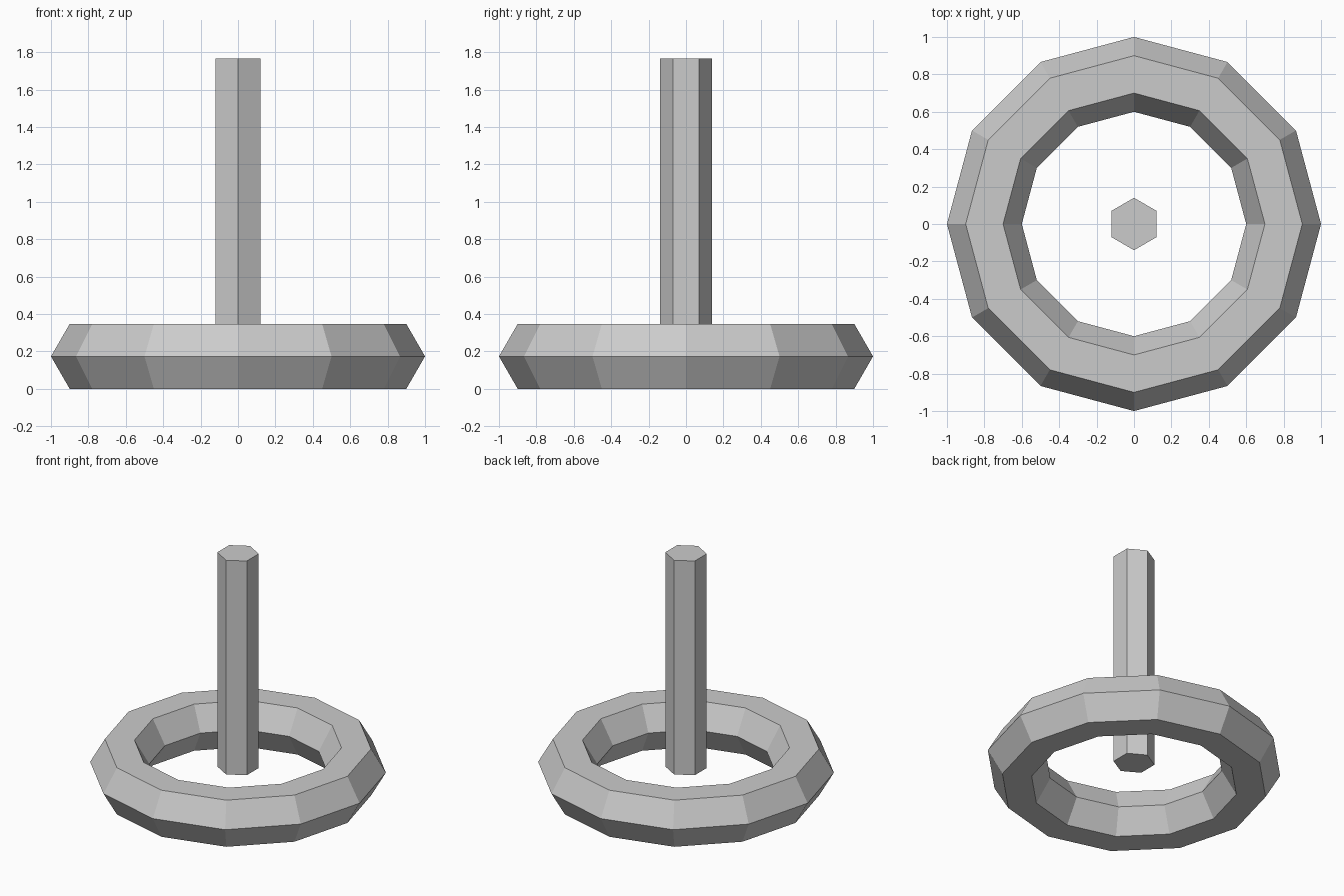
import bpy
import math

if "Cube" in bpy.data.objects:
    bpy.data.objects.remove(bpy.data.objects["Cube"])

MAJOR, MINOR = 0.8, 0.2
mid_z = MINOR * math.sin(math.radians(60))  # ring rests on its flat underside
post_top = 1.765

# Twelve-sided ring with a hexagonal section
bpy.ops.mesh.primitive_torus_add(major_segments=12, minor_segments=6,
                                 major_radius=MAJOR, minor_radius=MINOR,
                                 location=(0, 0, mid_z))
ring = bpy.context.object
ring.name = "base_ring"
ring.data.polygons.foreach_set("use_smooth", [False] * len(ring.data.polygons))

# Hexagonal post starting at the ring's mid height
bpy.ops.mesh.primitive_cylinder_add(vertices=6, radius=0.14,
                                    depth=post_top - mid_z,
                                    location=(0, 0, (post_top + mid_z) / 2))
bpy.context.object.name = "centre_post"
